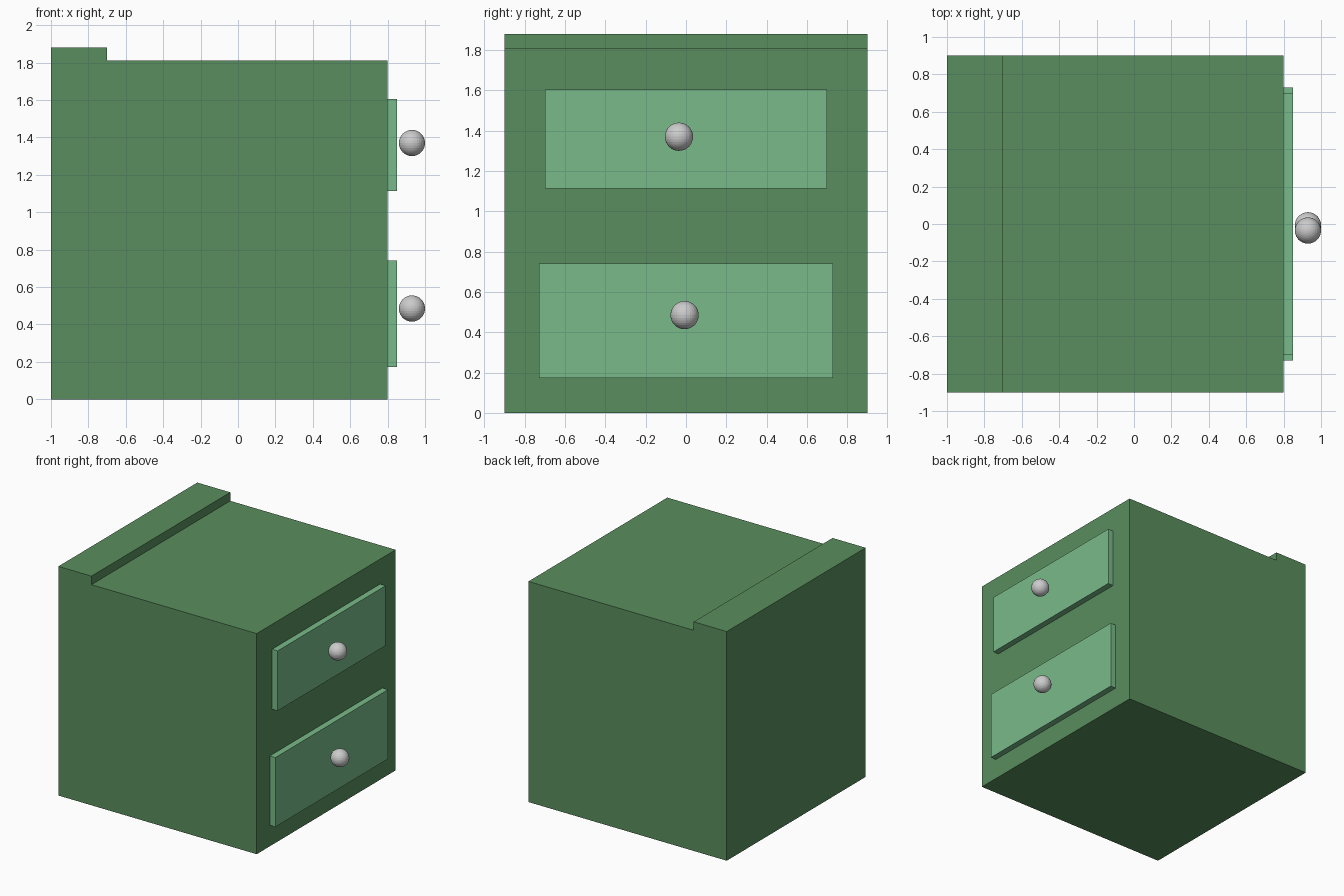
import bpy
import bmesh
from mathutils import Matrix, Vector

if "Cube" in bpy.data.objects:
    bpy.data.objects.remove(bpy.data.objects["Cube"])


def material(name, rgb):
    mat = bpy.data.materials.new(name)
    mat.diffuse_color = (*rgb, 1.0)
    mat.use_nodes = True
    mat.node_tree.nodes["Principled BSDF"].inputs["Base Color"].default_value = mat.diffuse_color
    return mat


def add_object(name, bm, mat=None):
    bmesh.ops.recalc_face_normals(bm, faces=bm.faces)
    mesh = bpy.data.meshes.new(name)
    bm.to_mesh(mesh)
    bm.free()
    obj = bpy.data.objects.new(name, mesh)
    bpy.context.collection.objects.link(obj)
    if mat:
        mesh.materials.append(mat)
    return obj


def add_box(name, low, high, mat):
    low, high = Vector(low), Vector(high)
    bm = bmesh.new()
    bmesh.ops.create_cube(bm, size=1.0, matrix=Matrix.Translation((low + high) / 2)
                          @ Matrix.Diagonal((*(high - low), 1.0)))
    return add_object(name, bm, mat)


dark_green = material("dark_green", (0.10, 0.27, 0.11))
light_green = material("light_green", (0.19, 0.49, 0.25))

# Cabinet body: side profile with a raised back ledge, extruded along y
profile = [(-1, 0), (0.8, 0), (0.8, 1.81), (-0.7, 1.81), (-0.7, 1.88), (-1, 1.88)]
bm = bmesh.new()
side = bm.faces.new([bm.verts.new((x, -0.9, z)) for x, z in profile])
extruded = bmesh.ops.extrude_face_region(bm, geom=[side], use_keep_orig=True)
bmesh.ops.translate(bm, vec=(0, 1.8, 0),
                    verts=[v for v in extruded["geom"] if isinstance(v, bmesh.types.BMVert)])
add_object("cabinet_body", bm, dark_green)

# Drawers: front panel and round knob
# label, half width, bottom z, top z, knob y, knob z
drawers = [
    ("upper", 0.70, 1.113, 1.605, -0.035, 1.37),
    ("lower", 0.73, 0.172, 0.741, -0.007, 0.485),
]
for label, half, z0, z1, knob_y, knob_z in drawers:
    add_box(f"{label}_drawer_front", (0.8, -half, z0), (0.85, half, z1), light_green)
    bm = bmesh.new()
    bmesh.ops.create_uvsphere(bm, u_segments=32, v_segments=16, radius=0.07,
                              matrix=Matrix.Translation((0.93, knob_y, knob_z)))
    add_object(f"{label}_drawer_knob", bm)
